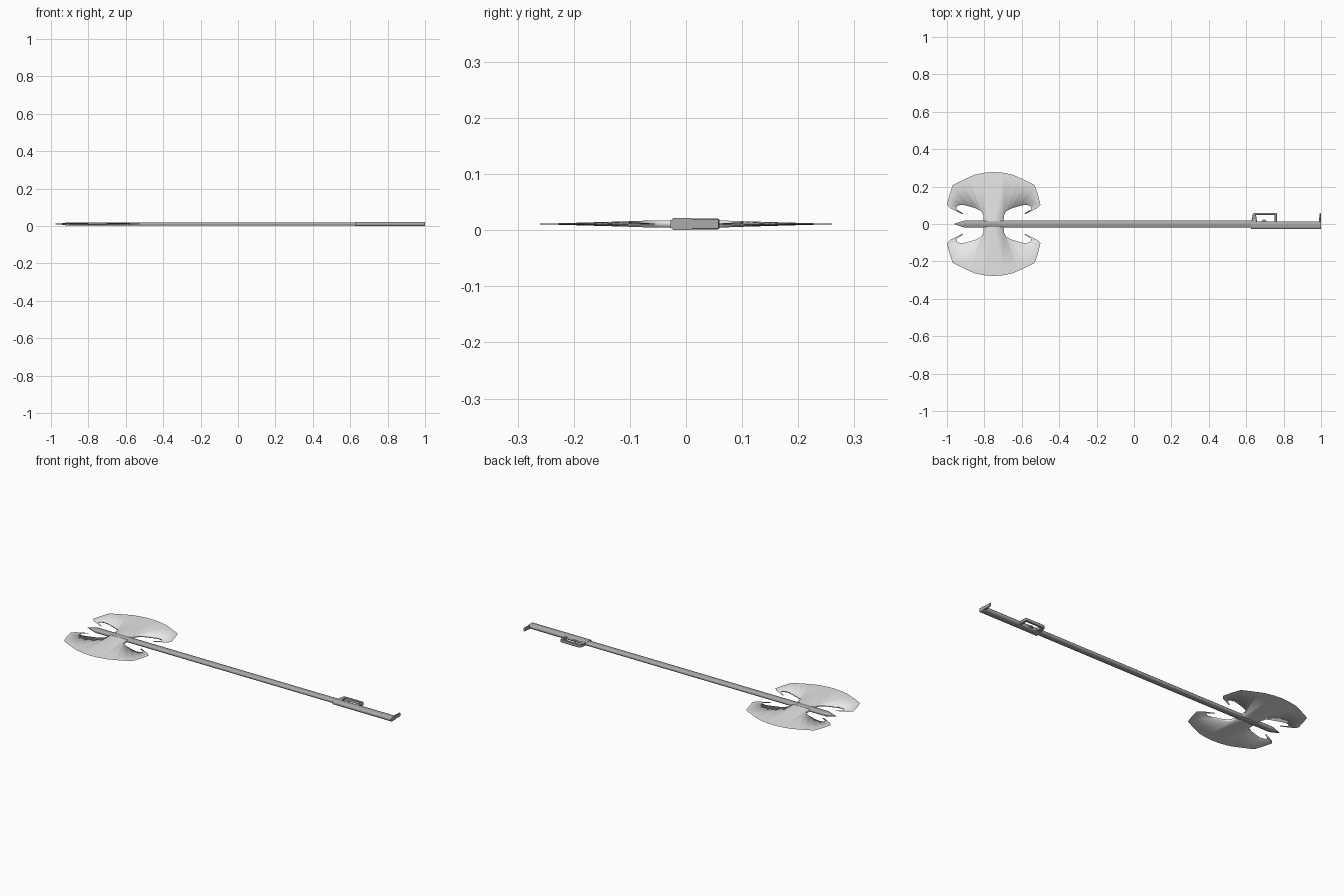
import bpy, bmesh

if "Cube" in bpy.data.objects:
    bpy.data.objects.remove(bpy.data.objects["Cube"])

ZC = 0.011   # mid height of the flat-lying weapon


def material(name, v):
    m = bpy.data.materials.new(name)
    m.diffuse_color = (v, v, v, 1)
    m.use_nodes = True
    m.node_tree.nodes["Principled BSDF"].inputs["Base Color"].default_value = m.diffuse_color
    return m


steel = material("light steel", 0.8)
iron = material("dark iron", 0.41)


def finish(name, bm, mat):
    bmesh.ops.recalc_face_normals(bm, faces=bm.faces)
    me = bpy.data.meshes.new(name)
    bm.to_mesh(me)
    bm.free()
    me.materials.append(mat)
    ob = bpy.data.objects.new(name, me)
    bpy.context.collection.objects.link(ob)
    return ob


def loft(name, sections, mat):
    """Chamfered rectangular sections (x, y centre, half width, half height) joined along x."""
    bm = bmesh.new()
    rings = []
    for x, yc, w, h in sections:
        c = min(w, h) * 0.5
        ring = [(w, h - c), (w - c, h), (c - w, h), (-w, h - c),
                (-w, c - h), (c - w, -h), (w - c, -h), (w, c - h)]
        rings.append([bm.verts.new((x, yc + y, ZC + z)) for y, z in ring])
    for a, b in zip(rings, rings[1:]):
        for i in range(8):
            f = bm.faces.new((a[i], a[(i + 1) % 8], b[(i + 1) % 8], b[i]))
            f.smooth = True
    # crisp edges around each section, soft along the length
    for ring in rings:
        for i in range(8):
            bm.edges.get((ring[i], ring[(i + 1) % 8])).smooth = False
    bm.faces.new(rings[0])
    bm.faces.new(rings[-1])
    return finish(name, bm, mat)


def plate(name, pts, half, mat, bevel=0.0):
    """Flat outline in x, y extruded through the thickness."""
    bm = bmesh.new()
    f = bm.faces.new([bm.verts.new((x, y, ZC - half)) for x, y in pts])
    ext = bmesh.ops.extrude_face_region(bm, geom=[f])
    bmesh.ops.translate(bm, vec=(0, 0, 2 * half),
                        verts=[g for g in ext["geom"] if isinstance(g, bmesh.types.BMVert)])
    ob = finish(name, bm, mat)
    if bevel:
        m = ob.modifiers.new("chamfer", "BEVEL")
        m.width, m.segments = bevel, 1
    return ob


# Blade: strips between inner and cutting edge, from the centre line to the hooked horn
# (inner x, inner y, outer x, outer y, half thickness)
STATIONS = [(0, 0, 0, .278, .007), (.053, 0, .05, .274, .007),
            (.054, .045, .10, .264, .0065), (.068, .070, .135, .249, .006),
            (.10, .085, .175, .230, .0055), (.145, .098, .219, .208, .005),
            (.172, .103, .236, .158, .004), (.197, .096, .250, .103, .003),
            (.200, .079, .230, .083, .002), (.165, .058, .170, .053, .001)]


def blade(name, side):
    bm = bmesh.new()
    for sx in (1, -1):
        top, bot = [[[bm.verts.new((-.75 + sx * (a + (c - a) * t),
                                    side * (b + (d - b) * t), ZC + sz * h * (1 - t)))
                      for t in (0, 1)] for a, b, c, d, h in STATIONS] for sz in (1, -1)]
        for g in (top, bot):
            for p, q in zip(g, g[1:]):
                bm.faces.new((p[0], p[1], q[1], q[0]))
        # inner wall and horn end
        for i in range(1, len(top) - 1):
            bm.faces.new((top[i][0], top[i + 1][0], bot[i + 1][0], bot[i][0]))
        bm.faces.new((top[-1][0], top[-1][1], bot[-1][1], bot[-1][0]))
    bmesh.ops.remove_doubles(bm, verts=bm.verts, dist=0.0003)
    bmesh.ops.recalc_face_normals(bm, faces=bm.faces)
    for f in bm.faces:
        f.smooth = True
    # sharp cutting edge, soft rounded inner edge
    for e in bm.edges:
        if len(e.link_faces) == 2 and e.calc_face_angle(0) > 2.3:
            e.smooth = False
    return finish(name, bm, steel)


blade("upper_blade", 1)
blade("lower_blade", -1)

# Shaft with a pointed spike at the head
loft("shaft", [(-.962, 0, .001, .001), (-.905, 0, .019, .009),
               (.63, 0, .019, .009)], iron)

# Grip section
loft("grip", [(.625, -.007, .021, .011), (1.0, -.007, .021, .011)], iron)

# Hand guard: slanted front post, top bar, rear post
plate("guard_front", [(.625, 0), (.660, 0), (.652, .05), (.645, .060), (.636, .055)],
      .009, iron, .002)
plate("guard_bar", [(.642, .048), (.765, .048), (.765, .056), (.760, .060), (.642, .060)],
      .009, iron, .002)
plate("guard_rear", [(.752, 0), (.765, 0), (.765, .055), (.752, .055)], .009, iron, .002)

# Small trigger inside the guard
plate("trigger", [(.672, .005), (.715, .005), (.705, .020), (.692, .026)], .004, iron)

# Pommel hook at the end
plate("pommel_hook", [(.988, 0), (1.0, 0), (1.0, .060), (.992, .055)], .010, iron, .002)
